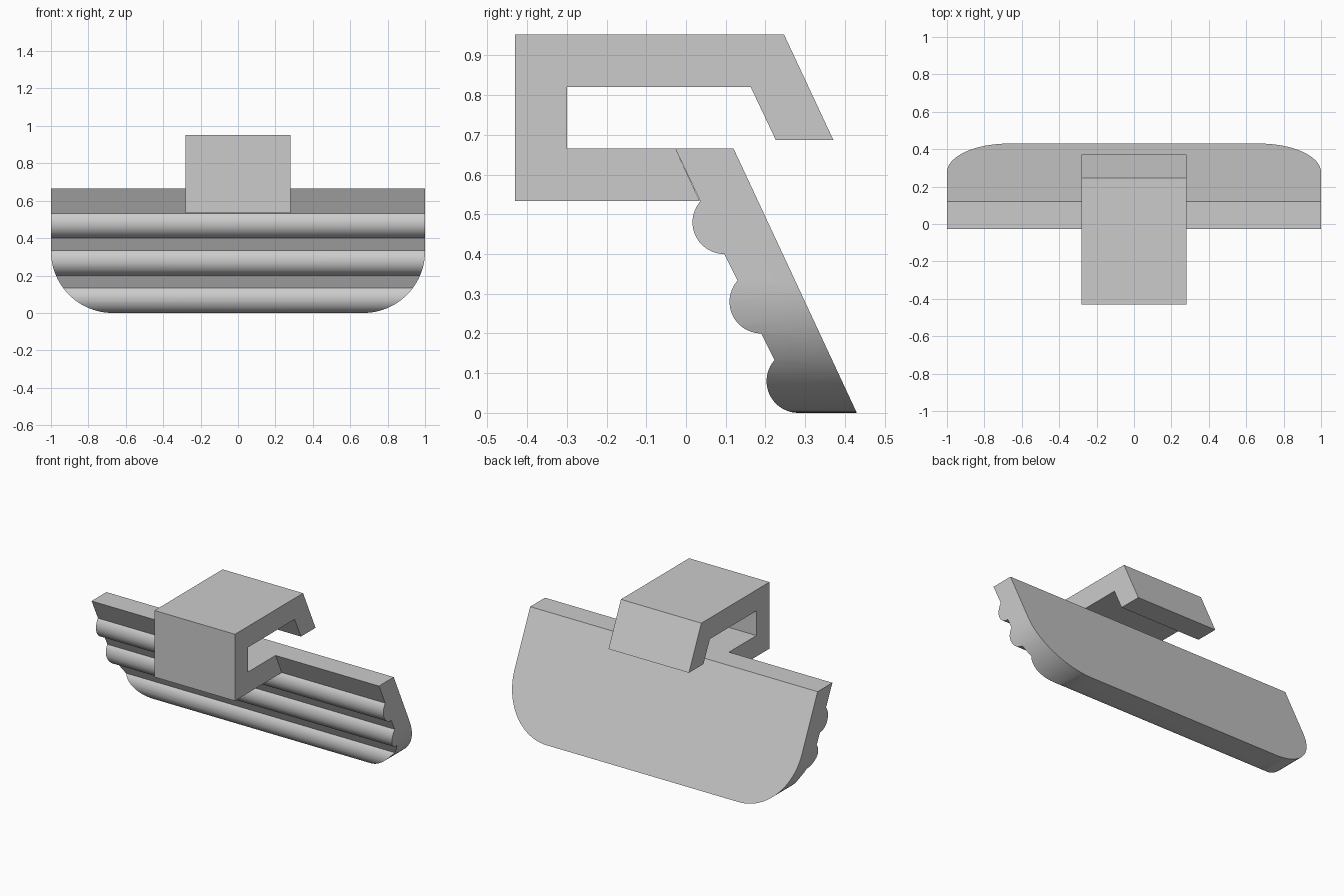
import bpy
import bmesh
from math import cos, sin, radians
from mathutils import Vector

cube = bpy.data.objects.get("Cube")
if cube:
    bpy.data.objects.remove(cube, do_unlink=True)

grey = bpy.data.materials.new("plain grey")
grey.use_nodes = True
grey.diffuse_color = (0.6, 0.6, 0.6, 1)
grey.node_tree.nodes["Principled BSDF"].inputs["Base Color"].default_value = (0.6, 0.6, 0.6, 1)


def arc(cx, cy, r, start, end, steps):
    angles = [radians(start + (end - start) * i / steps) for i in range(steps + 1)]
    return [(cx + r * cos(a), cy + r * sin(a)) for a in angles]


def prism(name, points, to_3d, sweep):
    """Extrude a closed 2D profile along the sweep vector."""
    bm = bmesh.new()
    face = bm.faces.new([bm.verts.new(to_3d(*p)) for p in points])
    extruded = bmesh.ops.extrude_face_region(bm, geom=[face], use_keep_orig=True)["geom"]
    bmesh.ops.translate(bm, vec=Vector(sweep),
                        verts=[g for g in extruded if isinstance(g, bmesh.types.BMVert)])
    bmesh.ops.recalc_face_normals(bm, faces=bm.faces)
    mesh = bpy.data.meshes.new(name)
    bm.to_mesh(mesh)
    bm.free()
    mesh.materials.append(grey)
    obj = bpy.data.objects.new(name, mesh)
    bpy.context.collection.objects.link(obj)
    return obj


# Slanted plate with three rounded ribs down its front
TOP, SLOPE = 0.665, 0.466
profile = [(0.12, TOP), (-0.027, TOP)]
for rib_z in (0.48, 0.28, 0.08):
    rib_y = 0.32 - SLOPE * rib_z
    profile += arc(rib_y, rib_z, 0.08, 138.6, 270, 20)
    # the rib's underside meets the slanted front
profile.append((0.43, 0))
plate = prism("ribbed_plate", profile, lambda y, z: (-1.1, y, z), (2.2, 0, 0))

# Trim the plate to an outline with rounded lower corners
R = 0.33
outline = [(1, 0.8), (-1, 0.8)]
outline += arc(-1 + R, R, R, 180, 270, 24) + arc(1 - R, R, R, 270, 360, 24)
cutter = prism("outline_cutter", outline, lambda x, z: (x, -0.6, z), (0, 1.2, 0))
cutter.hide_render = True
trim = plate.modifiers.new("rounded corners", 'BOOLEAN')
trim.operation = 'INTERSECT'
trim.solver = 'EXACT'
trim.object = cutter
bpy.ops.object.select_all(action='DESELECT')
plate.select_set(True)
bpy.context.view_layer.objects.active = plate
bpy.ops.object.modifier_apply(modifier=trim.name)
bpy.data.objects.remove(cutter, do_unlink=True)
bpy.ops.object.shade_smooth_by_angle(angle=radians(25))

# Hooked clip reaching forward, up and back over the plate
hook = [(-0.43, 0.533), (0.035, 0.533), (-0.027, TOP), (-0.3, TOP), (-0.3, 0.82),
        (0.163, 0.82), (0.226, 0.687), (0.371, 0.687), (0.247, 0.952), (-0.43, 0.952)]
prism("hook_clip", hook, lambda y, z: (-0.28, y, z), (0.56, 0, 0))
